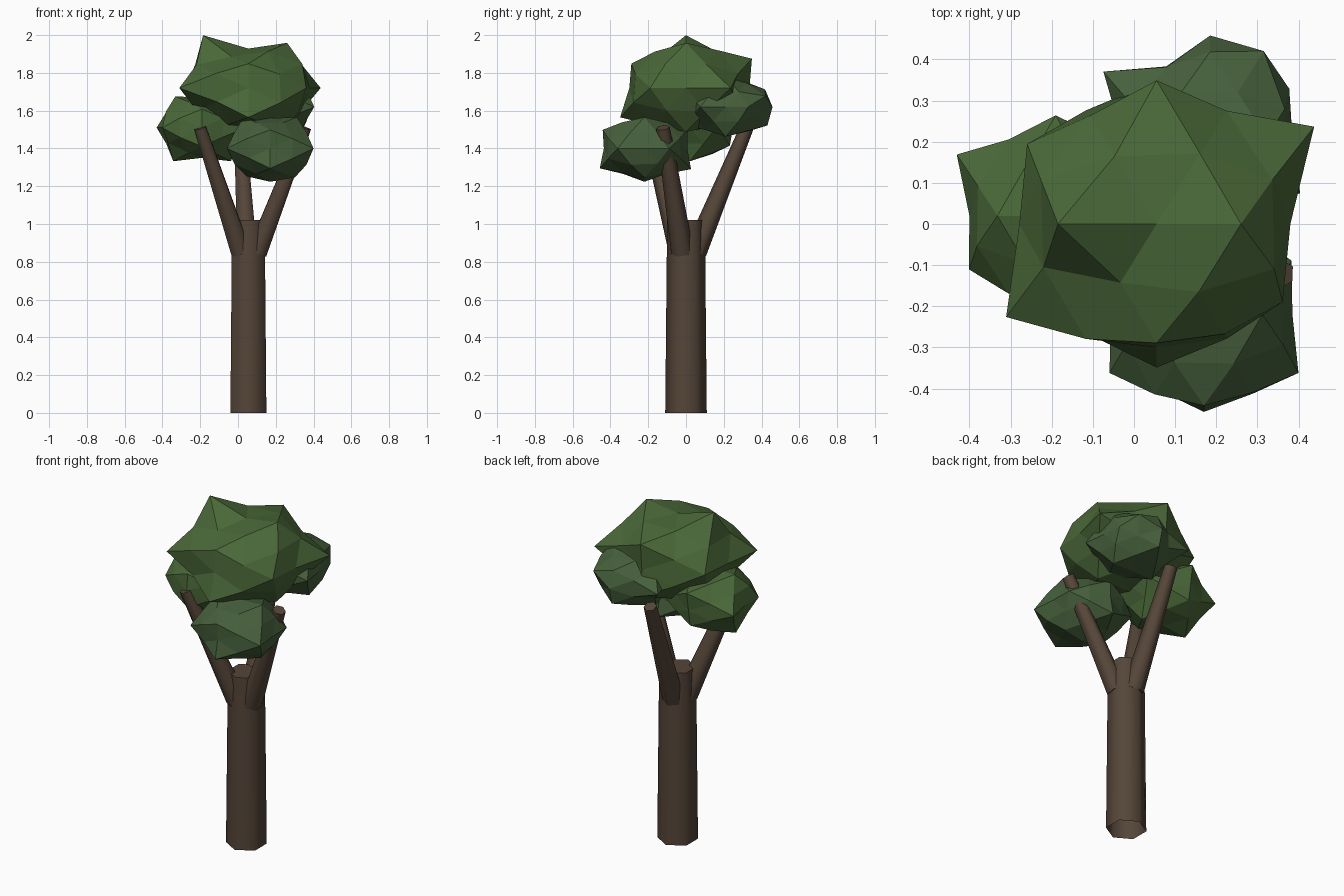
import bpy, bmesh, math, random
from itertools import product
from mathutils import Vector

if "Cube" in bpy.data.objects:
    bpy.data.objects.remove(bpy.data.objects["Cube"])


def material(name, rgb):
    m = bpy.data.materials.new(name)
    m.diffuse_color = (*rgb, 1)
    m.use_nodes = True
    m.node_tree.nodes["Principled BSDF"].inputs["Base Color"].default_value = m.diffuse_color
    return m


BARK = material("bark", (0.09, 0.06, 0.04))
LEAF = material("leaf", (0.068, 0.138, 0.04))
LEAF_DARK = material("leaf_dark", (0.062, 0.118, 0.045))


def add_object(name, bm, mat):
    me = bpy.data.meshes.new(name)
    bm.to_mesh(me)
    bm.free()
    me.materials.append(mat)
    ob = bpy.data.objects.new(name, me)
    bpy.context.collection.objects.link(ob)
    return ob


def limb(name, start, end, r0, r1, open_base=False):
    """Six-sided tapered limb, rounded by smooth shading."""
    start, end = Vector(start), Vector(end)
    d = end - start
    bm = bmesh.new()
    bmesh.ops.create_cone(bm, cap_ends=True, segments=6, radius1=r0, radius2=r1, depth=d.length)
    bm.normal_update()
    if open_base:
        base = [f for f in bm.faces if f.normal.z < -0.9]
        bmesh.ops.delete(bm, geom=base, context='FACES_ONLY')
    ob = add_object(name, bm, BARK)
    ob.location = (start + end) / 2
    ob.rotation_mode = 'QUATERNION'
    ob.rotation_quaternion = Vector((0, 0, 1)).rotation_difference(d)
    bpy.ops.object.select_all(action='DESELECT')
    ob.select_set(True)
    bpy.context.view_layer.objects.active = ob
    bpy.ops.object.shade_smooth_by_angle(angle=math.radians(65))


def sphere_directions():
    """Directions of an icosahedron's corners and edge midpoints."""
    dirs = set()
    for base in ((1, 0, 0), (0.5257, 0, 0.8507), (0.8090, 0.3090, 0.5)):
        for k in range(3):
            cyc = base[k:] + base[:k]
            for s in product((1, -1), repeat=3):
                dirs.add(tuple(a * b + 0.0 for a, b in zip(cyc, s)))
    return sorted(dirs)


def clump(name, centre, radius, seed, bumps, mat):
    """Faceted leaf clump; bumps are (x, y, z direction, radius)."""
    rng = random.Random(seed)
    bm = bmesh.new()
    for d in sphere_directions():
        bm.verts.new(Vector(d).normalized())
    bmesh.ops.convex_hull(bm, input=bm.verts[:])
    bmesh.ops.recalc_face_normals(bm, faces=bm.faces[:])
    dirs = [v.co.copy() for v in bm.verts]
    # corners (five edges) stick out further than edge midpoints (six edges)
    radii = [radius * (1 if len(v.link_edges) == 5 else 0.87) * rng.uniform(0.96, 1.04)
             for v in bm.verts]
    for x, y, z, r in bumps:
        b = Vector((x, y, z)).normalized()
        radii[max(range(len(dirs)), key=lambda i: dirs[i].dot(b))] = r
    for v, d, r in zip(bm.verts, dirs, radii):
        v.co = Vector(centre) + Vector((d.x, d.y, d.z * 0.72)) * r
    add_object(name, bm, mat)


# Trunk and three branches
CX = 0.055
limb("trunk", (CX, 0, 0), (CX, 0, 1.02), 0.11, 0.10, open_base=True)
for i, deg in enumerate((98, 218, 338)):
    c, s = math.cos(math.radians(deg)), math.sin(math.radians(deg))
    limb(f"branch_{i + 1}", (CX + 0.05 * c, 0.05 * s, 0.85),
         (CX + 0.325 * c, 0.325 * s, 1.51), 0.06, 0.036)

# Crown
clump("crown_top", (CX, 0, 1.72), 0.395, 1, [
    (.85, .53, 0, .45), (.85, -.53, 0, .36), (-.85, -.53, 0, .43), (-.85, .53, 0, .37),
    (-.53, 0, .85, .456), (.53, 0, .85, .39), (0, 0, 1, .29),
    (0, -.85, -.53, .41), (0, -.85, .53, .34), (0, .85, .53, .41),
    (.53, 0, -.85, .38), (-.53, 0, -.85, .38), (0, 0, -1, .32),
    (-.31, -.5, .81, .285), (-.81, -.31, .5, .34), (.5, -.81, .31, .33),
    (-.5, -.81, .31, .345), (-.31, .5, .81, .33), (1, 0, 0, .325), (0, -1, 0, .30),
    (.5, .81, .31, .34), (-.5, .81, .31, .325)], LEAF)

clump("crown_left", (-0.19, 0.02, 1.51), 0.265, 2, [
    (-.85, .53, 0, .283), (-.85, -.53, 0, .248), (0, .85, .53, .287), (0, .85, -.53, .25),
    (-.53, 0, .85, .27), (-.53, 0, -.85, .29), (.53, 0, -.85, .29), (-1, 0, 0, .21)], LEAF)

clump("crown_front", (0.17, -0.22, 1.40), 0.265, 3, [
    (-.85, -.53, 0, .27), (.85, -.53, 0, .27), (0, -.85, -.53, .278), (0, -.85, .53, .26),
    (0, .85, -.53, .29), (.53, 0, -.85, .25), (-.53, 0, -.85, .24), (0, 0, -1, .245),
    (0, -1, 0, .215), (1, 0, 0, .215), (.85, .53, 0, .25),
    (.53, 0, .85, .27), (-.53, 0, .85, .27)], LEAF_DARK)

clump("crown_back", (0.185, 0.21, 1.62), 0.25, 4, [
    (-.85, .53, 0, .305), (.85, .53, 0, .226), (0, 1, 0, .248), (.5, .81, .31, .26),
    (0, .85, .53, .245), (0, .85, -.53, .26), (.53, 0, .85, .26), (1, 0, 0, .20)], LEAF_DARK)
